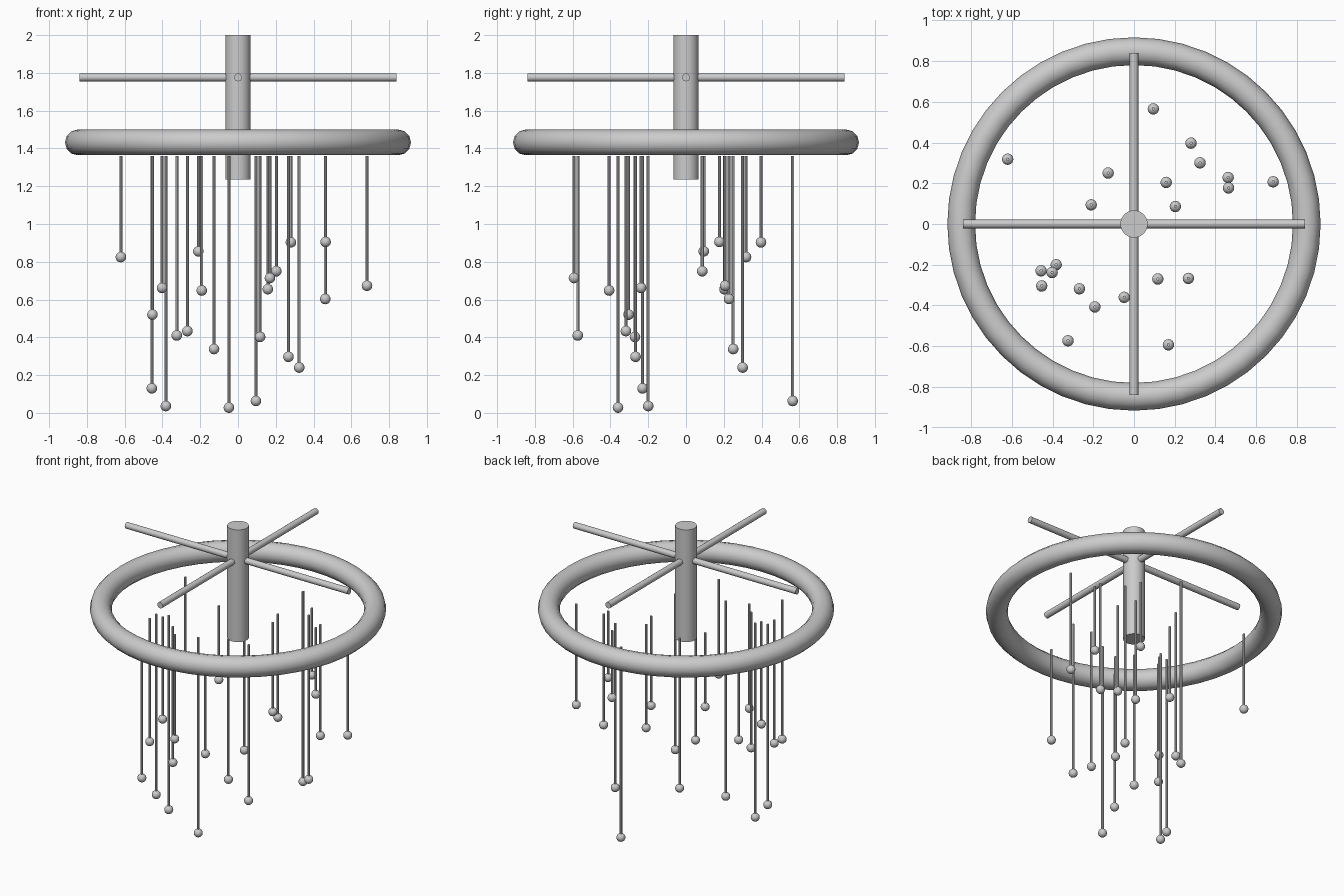
import bpy
from math import pi, radians


def finish(name, angle=40):
    ob = bpy.context.object
    ob.name = name
    bpy.ops.object.shade_smooth_by_angle(angle=radians(angle))
    return ob


def rod(name, r, length, loc, rot=(0, 0, 0), sides=32):
    bpy.ops.mesh.primitive_cylinder_add(vertices=sides, radius=r, depth=length,
                                        location=loc, rotation=rot)
    return finish(name)


# Main ring
bpy.ops.mesh.primitive_torus_add(major_radius=0.848, minor_radius=0.068,
                                 major_segments=48, minor_segments=12,
                                 location=(0, 0, 1.432))
finish("ring", 60)

# Central column
rod("column", 0.067, 0.765, (0, 0, 1.6175))

# Crossed arms above the ring
rod("arm_x", 0.021, 1.68, (0, 0, 1.776), (0, pi / 2, 0), 16)
rod("arm_y", 0.021, 1.68, (0, 0, 1.776), (pi / 2, 0, 0), 16)

# Hanging drops: x, y, height of the bead
DROPS = [
    (0.095, 0.565, 0.063), (0.28, 0.397, 0.903), (0.324, 0.30, 0.24),
    (0.462, 0.228, 0.603), (0.464, 0.177, 0.905), (0.683, 0.207, 0.673),
    (0.158, 0.204, 0.655), (0.203, 0.086, 0.75), (-0.127, 0.25, 0.338),
    (-0.21, 0.094, 0.855), (-0.62, 0.318, 0.825), (-0.382, -0.20, 0.036),
    (-0.402, -0.238, 0.662), (-0.456, -0.23, 0.13), (-0.453, -0.304, 0.52),
    (-0.268, -0.318, 0.433), (-0.192, -0.407, 0.648), (-0.324, -0.573, 0.41),
    (-0.048, -0.36, 0.028), (0.117, -0.27, 0.402), (0.267, -0.267, 0.297),
    (0.169, -0.593, 0.714),
]
TOP = 1.36
for i, (x, y, z) in enumerate(DROPS, 1):
    rod(f"wire_{i}", 0.008, TOP - z, (x, y, (TOP + z) / 2), sides=8)
    bpy.ops.mesh.primitive_uv_sphere_add(segments=16, ring_count=10,
                                         radius=0.028, location=(x, y, z))
    finish(f"bead_{i}", 60)
